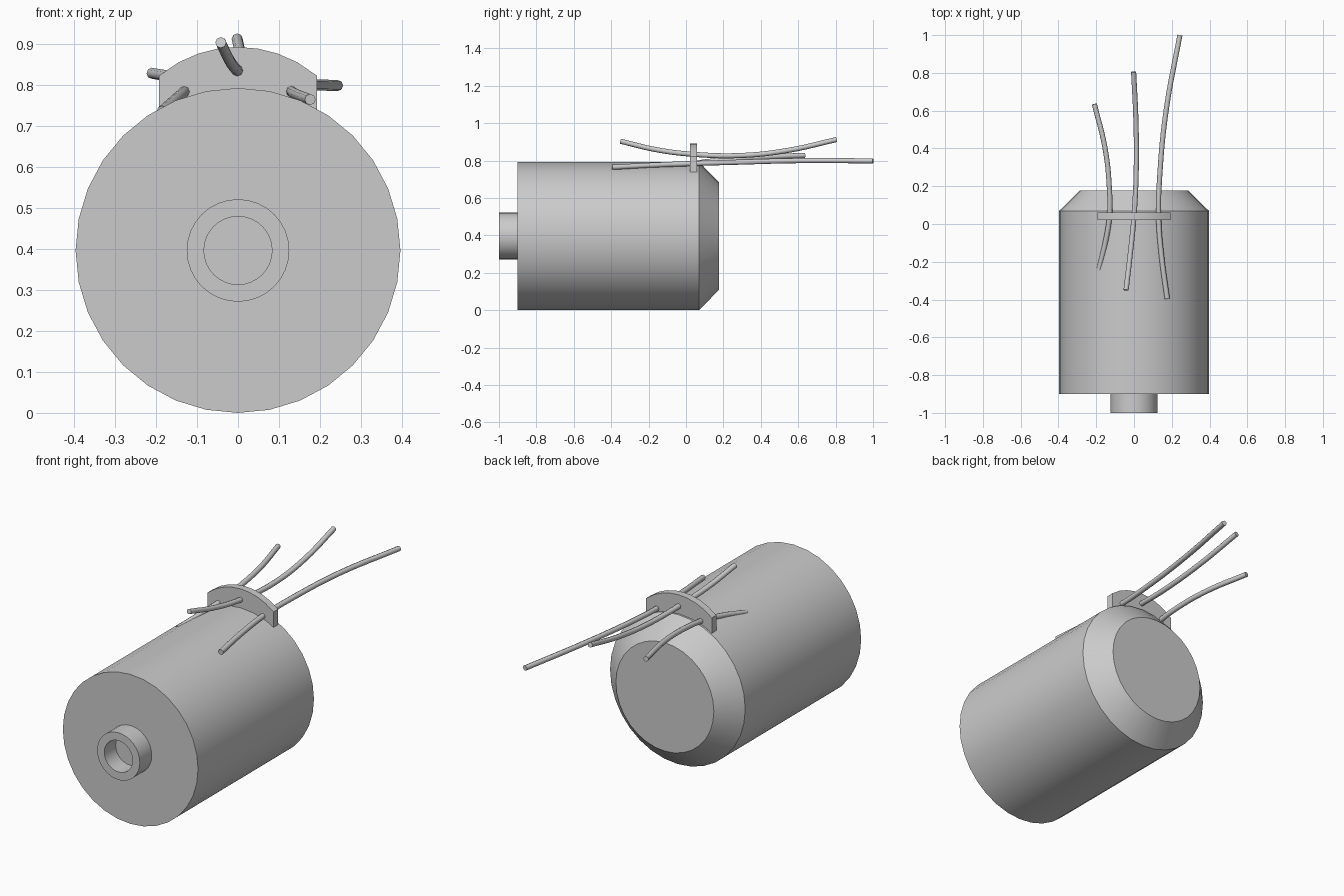
import bpy, bmesh, math

if "Cube" in bpy.data.objects:
    bpy.data.objects.remove(bpy.data.objects["Cube"])

CZ = 0.396   # height of the main axis
R = 0.396    # can radius
SIDES = 32


def finish(bm, name, angle=25):
    bmesh.ops.recalc_face_normals(bm, faces=bm.faces)
    mesh = bpy.data.meshes.new(name)
    bm.to_mesh(mesh)
    bm.free()
    obj = bpy.data.objects.new(name, mesh)
    bpy.context.collection.objects.link(obj)
    smooth(obj, angle)
    return obj


def smooth(obj, angle):
    bpy.ops.object.select_all(action='DESELECT')
    obj.select_set(True)
    bpy.context.view_layer.objects.active = obj
    bpy.ops.object.shade_smooth_by_angle(angle=math.radians(angle))


def lathe(name, profile):
    """Turn (radius, y) points about the y axis and cap both ends."""
    bm = bmesh.new()
    rings = []
    for r, y in profile:
        rings.append([bm.verts.new((r * math.cos(a), y, CZ + r * math.sin(a)))
                      for a in (i * math.tau / SIDES for i in range(SIDES))])
    for a, b in zip(rings, rings[1:]):
        for i in range(SIDES):
            j = (i + 1) % SIDES
            bm.faces.new((a[i], a[j], b[j], b[i]))
    bm.faces.new(rings[0])
    bm.faces.new(rings[-1])
    return finish(bm, name)


def wire(name, points, radius=0.0135):
    curve = bpy.data.curves.new(name, 'CURVE')
    curve.dimensions = '3D'
    curve.bevel_depth = radius
    curve.bevel_resolution = 2
    curve.resolution_u = 6
    curve.use_fill_caps = True
    spline = curve.splines.new('BEZIER')
    spline.bezier_points.add(len(points) - 1)
    for bp, co in zip(spline.bezier_points, points):
        bp.co = co
        bp.handle_left_type = bp.handle_right_type = 'AUTO'
    obj = bpy.data.objects.new(name, curve)
    bpy.context.collection.objects.link(obj)
    bpy.ops.object.select_all(action='DESELECT')
    obj.select_set(True)
    bpy.context.view_layer.objects.active = obj
    bpy.ops.object.convert(target='MESH')
    smooth(bpy.context.object, 50)


# Main can with chamfered rear end
lathe("motor_can", [(R, -0.9), (R, 0.07), (0.287, 0.177)])

# Hollow front boss
lathe("front_boss", [(0.125, -0.89), (0.125, -1.0), (0.083, -1.0), (0.083, -0.905)])

# Curved wire bracket: lower edge follows the can, upper edge is a tighter arc
W, TOP, R2, N = 0.193, 0.892, 0.30, 8
xs = [-W + 2 * W * i / N for i in range(N + 1)]
upper = [(x, TOP - R2 + math.sqrt(R2 * R2 - x * x)) for x in xs]
lower = [(x, CZ - 0.005 + math.sqrt(R * R - x * x)) for x in reversed(xs)]
bm = bmesh.new()
plate = bm.faces.new([bm.verts.new((x, 0.022, z)) for x, z in upper + lower])
ext = bmesh.ops.extrude_face_region(bm, geom=[plate])
bmesh.ops.translate(bm, vec=(0, 0.038, 0),
                    verts=[v for v in ext["geom"] if isinstance(v, bmesh.types.BMVert)])
finish(bm, "wire_bracket")

# Three loose wires through the bracket
wire("left_wire", [(-0.185, -0.24, 0.735), (-0.15, -0.09, 0.766), (-0.13, 0.04, 0.785),
                   (-0.131, 0.2, 0.803), (-0.153, 0.4, 0.817), (-0.21, 0.635, 0.828)])
wire("middle_wire", [(-0.042, -0.35, 0.903), (-0.02, -0.16, 0.858), (0.0, 0.04, 0.833),
                     (0.012, 0.3, 0.827), (0.01, 0.55, 0.855), (-0.002, 0.805, 0.912)])
wire("right_wire", [(0.176, -0.395, 0.764), (0.147, -0.18, 0.775), (0.13, 0.04, 0.784),
                    (0.136, 0.25, 0.79), (0.17, 0.6, 0.799), (0.243, 1.0, 0.798)])
